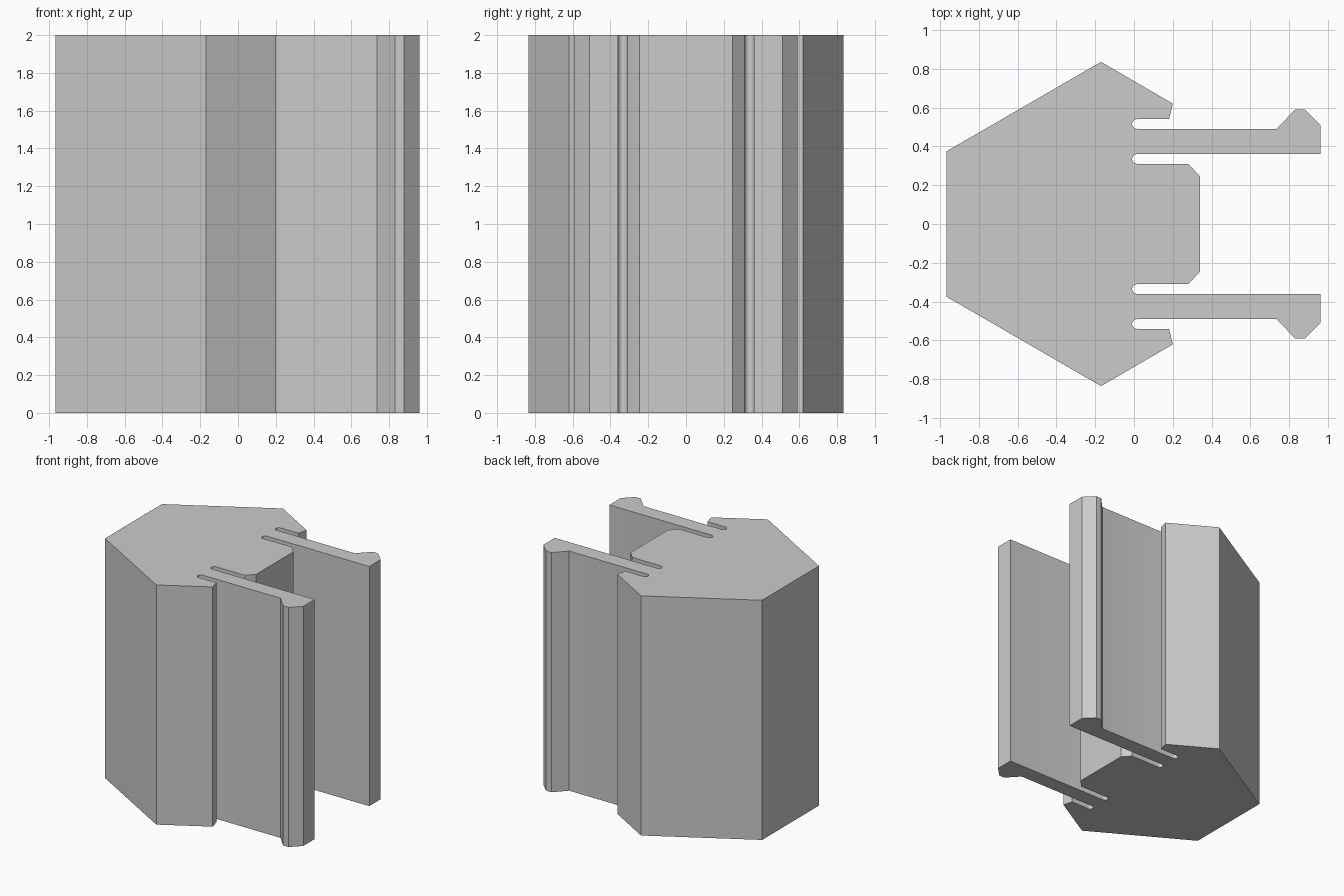
import bpy
import bmesh
import math

HEIGHT = 2.0

cube = bpy.data.objects.get("Cube")
if cube:
    bpy.data.objects.remove(cube, do_unlink=True)


def slot_end(y, r=0.025, x=0.015, steps=8):
    """Rounded blind end of a slot, traced from its lower to its upper wall."""
    angles = [math.radians(270) - math.pi * i / steps for i in range(steps + 1)]
    return [(x + r * math.cos(a), y + r * math.sin(a)) for a in angles]


# Half profile, from the central tongue round to the flat rear wall
tongue = [(0.34, 0.245), (0.28, 0.31)]
arm = [(0.96, 0.36), (0.96, 0.51), (0.88, 0.59), (0.83, 0.59), (0.735, 0.49)]
shell = [(0.18, 0.54), (0.20, 0.62), (-0.17, 0.835), (-0.965, 0.375)]
half = tongue + slot_end(0.335) + arm + slot_end(0.515) + shell
profile = half + [(x, -y) for x, y in reversed(half)]

# Extruded body with two flexible hooked arms
bm = bmesh.new()
base = bm.faces.new([bm.verts.new((x, y, 0)) for x, y in profile])
result = bmesh.ops.extrude_face_region(bm, geom=[base], use_keep_orig=True)
top = [g for g in result["geom"] if isinstance(g, bmesh.types.BMVert)]
bmesh.ops.translate(bm, verts=top, vec=(0, 0, HEIGHT))
bmesh.ops.recalc_face_normals(bm, faces=bm.faces)

mesh = bpy.data.meshes.new("slotted_clip_body")
bm.to_mesh(mesh)
bm.free()
body = bpy.data.objects.new("slotted_clip_body", mesh)
bpy.context.collection.objects.link(body)

# Plain grey material
grey = bpy.data.materials.new("light_grey")
grey.use_nodes = True
colour = (0.6, 0.6, 0.6, 1)
grey.diffuse_color = colour
grey.node_tree.nodes["Principled BSDF"].inputs["Base Color"].default_value = colour
mesh.materials.append(grey)

# Smooth slot ends, crisp corners
bpy.ops.object.select_all(action="DESELECT")
body.select_set(True)
bpy.context.view_layer.objects.active = body
bpy.ops.object.shade_smooth_by_angle(angle=math.radians(28))
